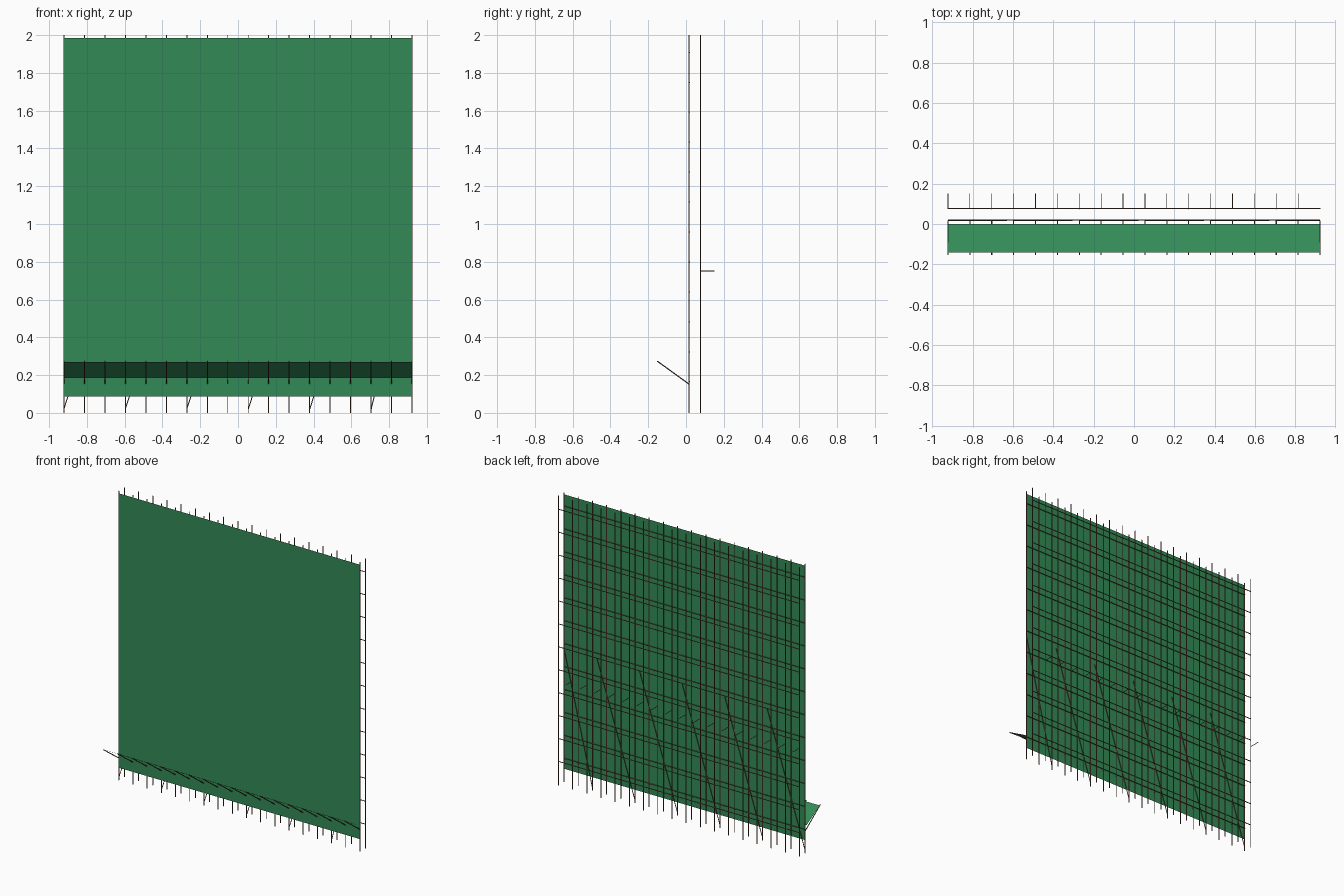
import bpy, bmesh
from mathutils import Vector

if "Cube" in bpy.data.objects:
    bpy.data.objects.remove(bpy.data.objects["Cube"])

W = 0.922            # half width
STEP = 2 * W / 17    # vertical wire spacing
XS = [-W + i * STEP for i in range(18)]
ZS = [0.165 + i * 0.1585 for i in range(12)]


def material(name, color):
    m = bpy.data.materials.new(name)
    m.diffuse_color = color
    m.use_nodes = True
    m.node_tree.nodes["Principled BSDF"].inputs["Base Color"].default_value = m.diffuse_color
    return m


GREEN = material("green_sheet", (0.033, 0.255, 0.095, 1))
STEEL = material("rusty_steel", (0.16, 0.085, 0.05, 1))


def add_object(name, bm, mat):
    me = bpy.data.meshes.new(name)
    bm.to_mesh(me)
    bm.free()
    me.materials.append(mat)
    ob = bpy.data.objects.new(name, me)
    bpy.context.collection.objects.link(ob)


def wires(name, segments, radius=0.003):
    """One six-sided rod for each (start, end) pair."""
    bm = bmesh.new()
    for a, b in segments:
        a, b = Vector(a), Vector(b)
        d = b - a
        mat = d.to_track_quat('Z', 'Y').to_matrix().to_4x4()
        mat.translation = (a + b) / 2
        bmesh.ops.create_cone(bm, cap_ends=True, segments=6, radius1=radius,
                              radius2=radius, depth=d.length, matrix=mat)
    add_object(name, bm, STEEL)


def sheet(name, y0, z0, y1, z1):
    """Thin flat sheet spanning the full width."""
    bm = bmesh.new()
    pts = [(-W, y0, z0), (W, y0, z0), (W, y1, z1), (-W, y1, z1)]
    bm.faces.new([bm.verts.new(p) for p in pts])
    add_object(name, bm, GREEN)


# Upright front sheet and the sloping lip
sheet("front_sheet", 0.011, 0.088, 0.011, 1.985)
sheet("sloping_lip", 0.0, 0.187, -0.142, 0.270)

# Front and back wire meshes
for name, yv, yh in (("front", 0.015, 0.019), ("back", 0.076, 0.077)):
    wires(name + "_vertical_wires", [((x, yv, 0), (x, yv, 2)) for x in XS])
    wires(name + "_horizontal_wires", [((-W, yh, z), (W, yh, z)) for z in ZS])

# Sloping wires carrying the lip
wires("lip_wires", [((x, 0.015, 0.153), (x, -0.152, 0.274)) for x in XS])

# Tie hooks behind the back mesh
wires("tie_hooks", [((x, 0.076, 0.751), (x, 0.15, 0.751)) for x in XS[:-1]],
      0.002)

# Diagonal braces on every third wire
wires("diagonal_braces",
      [((x, 0.016, 0.02), (min(x + 0.29, W), 0.016, 0.92)) for x in XS[::3]],
      0.0025)
